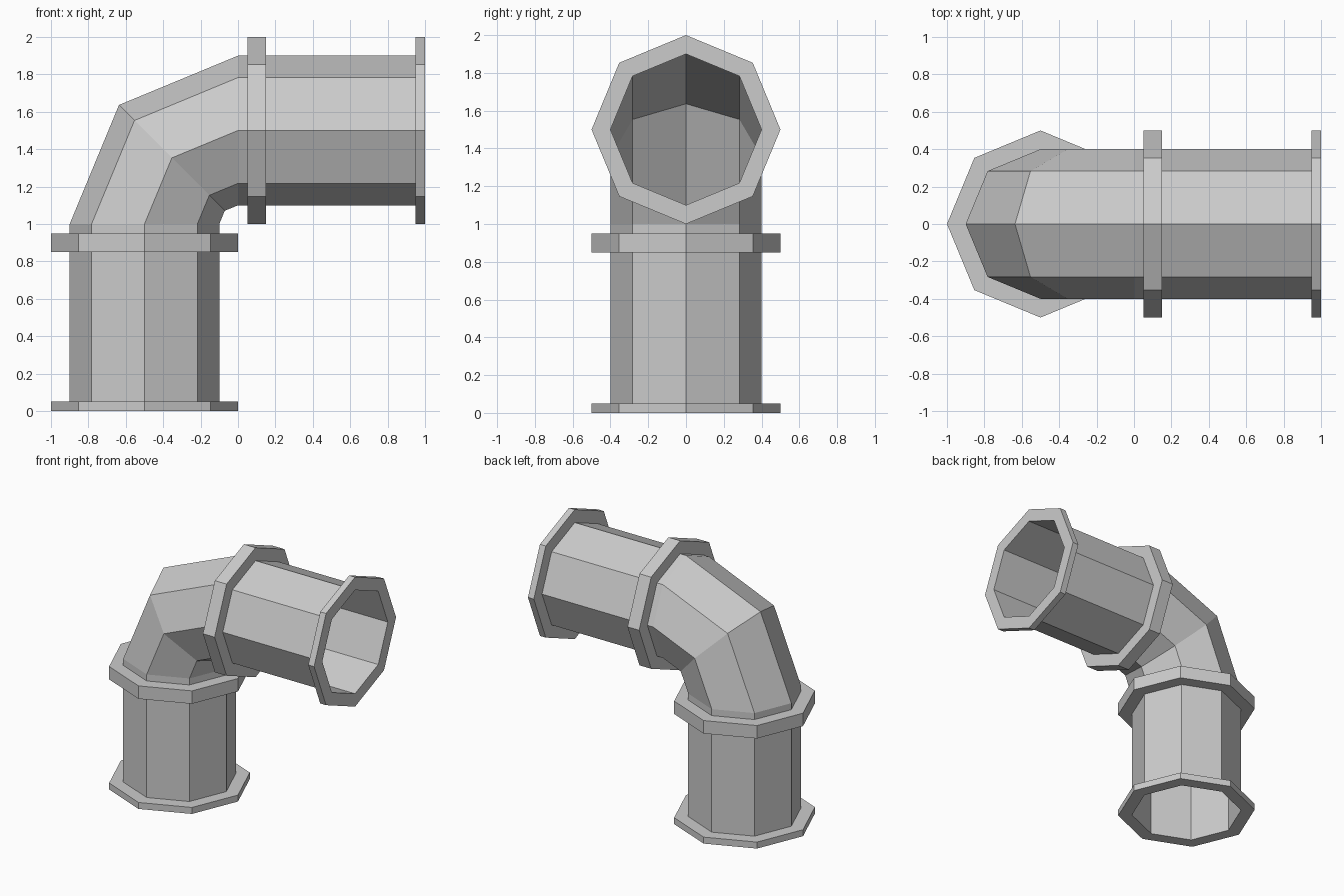
import bpy
import bmesh
from math import sin, cos, tau, pi
from mathutils import Vector

SIDES = 8
PIPE_R, FLANGE_R, BEND_R = 0.4, 0.5, 0.5
PIVOT = Vector((0, 0, 1))          # centre of the elbow

cube = bpy.data.objects.get("Cube")
if cube:
    bpy.data.objects.remove(cube, do_unlink=True)

GREY = (0.6, 0.6, 0.6, 1)
metal = bpy.data.materials.new("pipe grey")
metal.use_nodes = True
metal.diffuse_color = GREY
metal.node_tree.nodes["Principled BSDF"].inputs["Base Color"].default_value = GREY


def upright(z):
    """Frame on the vertical leg: centre and in-plane normal."""
    return Vector((-BEND_R, 0, z)), Vector((-1, 0, 0))


def level(x):
    """Frame on the horizontal leg."""
    return Vector((x, 0, PIVOT.z + BEND_R)), Vector((0, 0, 1))


def elbow(angle):
    """Frame on the bend, turning from upright to level."""
    n = Vector((-cos(angle), 0, sin(angle)))
    return PIVOT + BEND_R * n, n


def loft(name, rings):
    """Skin octagonal rings given as (frame, radius)."""
    bm = bmesh.new()
    side = Vector((0, 1, 0))
    loops = []
    for (centre, normal), r in rings:
        loops.append([bm.verts.new(centre + r * (cos(a) * normal + sin(a) * side))
                      for a in (tau * i / SIDES for i in range(SIDES))])
    for low, high in zip(loops, loops[1:]):
        for i in range(SIDES):
            j = (i + 1) % SIDES
            bm.faces.new((low[i], high[i], high[j], low[j]))
    mesh = bpy.data.meshes.new(name)
    bm.to_mesh(mesh)
    bm.free()
    mesh.materials.append(metal)
    obj = bpy.data.objects.new(name, mesh)
    bpy.context.scene.collection.objects.link(obj)


def flange(name, frame, start, end):
    """Raised collar around the pipe."""
    loft(name, [(frame(start), PIPE_R), (frame(start), FLANGE_R),
                (frame(end), FLANGE_R), (frame(end), PIPE_R)])


# Open thin-walled pipe with a two-segment bend
path = [upright(0), elbow(0), elbow(pi / 4), elbow(pi / 2), level(1)]
loft("bent_pipe", [(frame, PIPE_R) for frame in path])

# Collars at the mouths and at both ends of the bend
flange("bottom_flange", upright, 0, 0.05)
flange("lower_joint_flange", upright, 0.85, 0.95)
flange("upper_joint_flange", level, 0.05, 0.15)
flange("mouth_flange", level, 0.95, 1)
